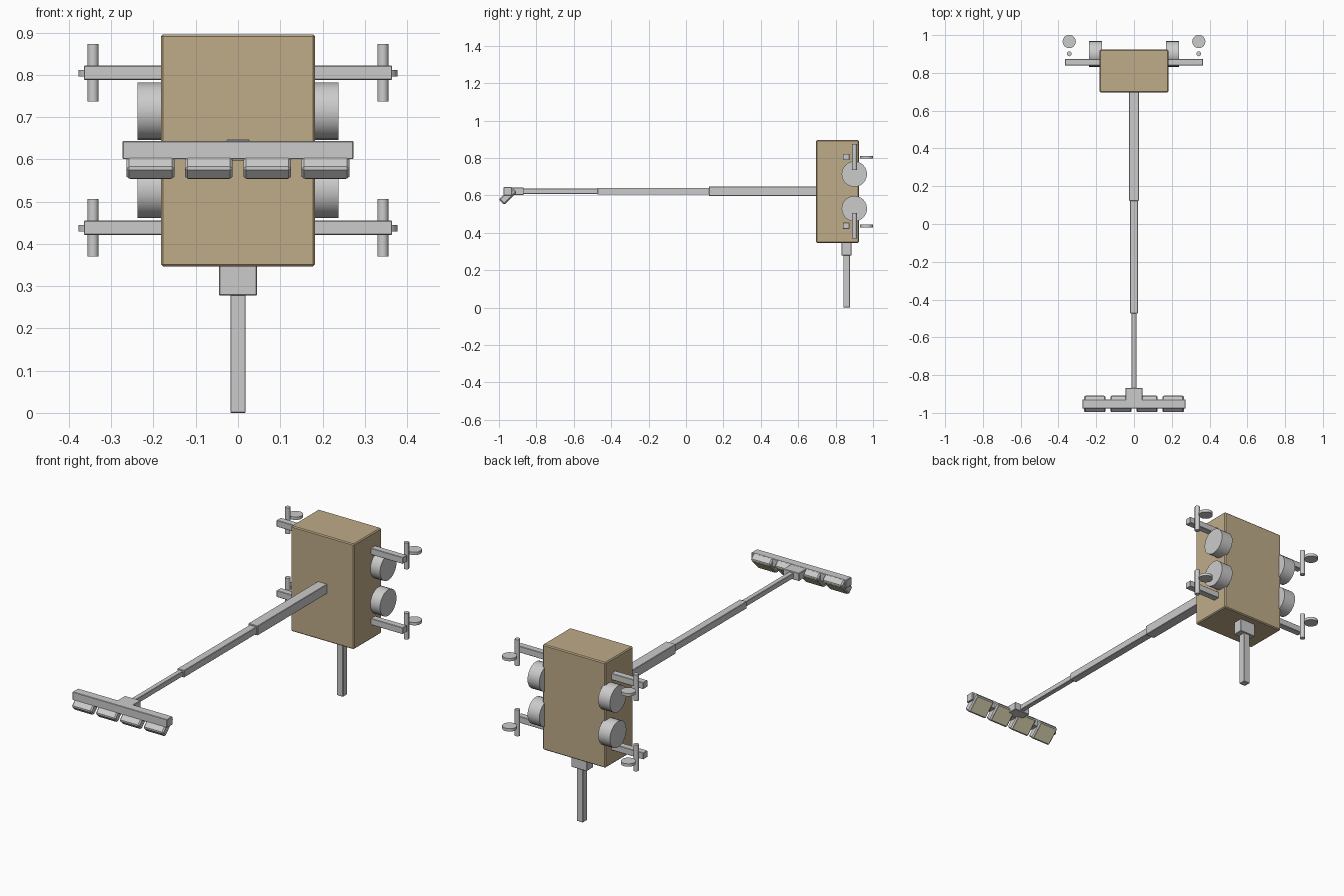
import bpy
from math import radians, pi

if "Cube" in bpy.data.objects:
    bpy.data.objects.remove(bpy.data.objects["Cube"])


def material(name, color):
    m = bpy.data.materials.new(name)
    m.diffuse_color = (*color, 1)
    m.use_nodes = True
    m.node_tree.nodes["Principled BSDF"].inputs["Base Color"].default_value = m.diffuse_color
    return m


TAN = material("tan_paint", (0.52, 0.41, 0.25))
CREAM = material("cream_lens", (0.75, 0.68, 0.45))


def finish(obj, name, mat=None, bevel=0.0):
    obj.name = name
    if mat:
        obj.data.materials.append(mat)
    if bevel:
        mod = obj.modifiers.new("Bevel", 'BEVEL')
        mod.width = bevel
        mod.segments = 1
    return obj


def box(name, center, size, tilt=0.0, mat=None, bevel=0.002):
    bpy.ops.mesh.primitive_cube_add(size=1, location=center)
    obj = bpy.context.object
    obj.scale = size
    bpy.ops.object.transform_apply(location=False, rotation=False, scale=True)
    obj.rotation_euler.x = tilt
    return finish(obj, name, mat, bevel)


def cylinder(name, center, radius, depth, along_x=False, sides=24):
    bpy.ops.mesh.primitive_cylinder_add(vertices=sides, radius=radius, depth=depth, location=center,
                                        rotation=(0, pi / 2 if along_x else 0, 0))
    obj = bpy.context.object
    bpy.ops.object.shade_smooth_by_angle(angle=radians(30))
    return finish(obj, name)


# Cabinet with its mounting post
box("cabinet", (0, 0.81, 0.621), (0.364, 0.228, 0.55), mat=TAN, bevel=0.005)
box("post_collar", (0, 0.858, 0.314), (0.09, 0.053, 0.072))
box("mounting_post", (0, 0.859, 0.142), (0.036, 0.036, 0.284))

# Telescoping boom: rear y, front y, width, height
BOOM_Z = 0.622
sections = [(0.72, 0.123, 0.054, 0.05),
            (0.14, -0.473, 0.04, 0.037),
            (-0.45, -0.88, 0.026, 0.027)]
for i, (rear, front, w, h) in enumerate(sections):
    box(f"boom_section_{i + 1}", (0, (rear + front) / 2, BOOM_Z), (w, rear - front, h))

# Lamp head: bracket, crossbar and four tilted lamps facing down and back
box("head_bracket", (0, -0.903, BOOM_Z), (0.09, 0.07, 0.041))
box("lamp_crossbar", (0, -0.953, BOOM_Z), (0.546, 0.046, 0.043))
TILT = radians(45)
for i in range(4):
    x = (i - 1.5) * 0.138
    box(f"lamp_{i + 1}", (x, -0.953, 0.598), (0.113, 0.095, 0.04), TILT, bevel=0.006)
    offset = 0.0205 * 0.7071
    box(f"lamp_lens_{i + 1}", (x, -0.953 + offset, 0.598 - offset),
        (0.098, 0.08, 0.004), TILT, CREAM, bevel=0)

# Side drums, and arms carrying vertical rods and small discs
for side, s in (("left", -1), ("right", 1)):
    for level, z_drum, z_arm in (("lower", 0.529, 0.438), ("upper", 0.714, 0.805)):
        tag = f"{side}_{level}"
        cylinder(f"drum_{tag}", (s * 0.204, 0.9, z_drum), 0.068, 0.068, along_x=True)
        box(f"arm_{tag}", (s * 0.267, 0.856, z_arm), (0.196, 0.035, 0.034))
        cylinder(f"rod_{tag}", (s * 0.343, 0.901, z_arm), 0.013, 0.137, sides=16)
        cylinder(f"disc_{tag}", (s * 0.343, 0.966, z_arm - 0.001), 0.035, 0.015)
